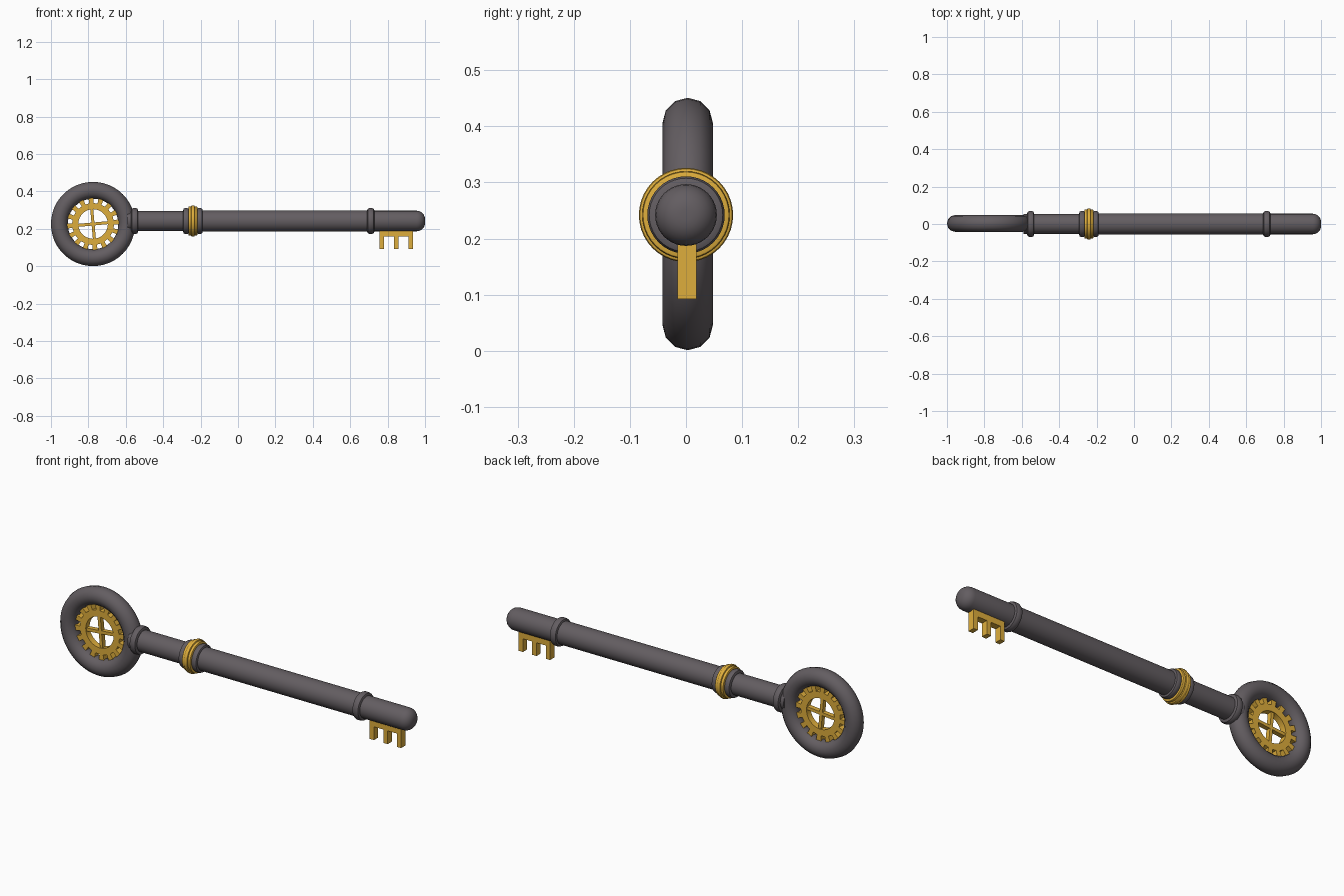
import bpy, bmesh, math
from mathutils import Matrix

if "Cube" in bpy.data.objects:
    bpy.data.objects.remove(bpy.data.objects["Cube"])

AXIS_Z = 0.242                # shaft axis height
BOW = (-0.775, 0.003, 0.226)  # centre of the round handle


def material(name, color):
    m = bpy.data.materials.new(name)
    m.diffuse_color = color
    m.use_nodes = True
    m.node_tree.nodes["Principled BSDF"].inputs["Base Color"].default_value = m.diffuse_color
    return m


IRON = material("dark_iron", (0.125, 0.11, 0.12, 1))
GOLD = material("gold", (0.73, 0.42, 0.045, 1))


def finish(bm, name, mat, angle=35):
    bmesh.ops.recalc_face_normals(bm, faces=bm.faces)
    me = bpy.data.meshes.new(name)
    bm.to_mesh(me)
    bm.free()
    ob = bpy.data.objects.new(name, me)
    bpy.context.collection.objects.link(ob)
    me.materials.append(mat)
    bpy.ops.object.select_all(action='DESELECT')
    ob.select_set(True)
    bpy.context.view_layer.objects.active = ob
    bpy.ops.object.shade_smooth_by_angle(angle=math.radians(angle))
    return ob


def lathe(name, profile, mat, n=40):
    """Turn (x, radius) points around the shaft axis and cap both ends."""
    bm = bmesh.new()
    rings = [[bm.verts.new((x, r * math.cos(2 * math.pi * i / n),
                            AXIS_Z + r * math.sin(2 * math.pi * i / n)))
              for i in range(n)] for x, r in profile]
    for a, b in zip(rings, rings[1:]):
        for i in range(n):
            j = (i + 1) % n
            bm.faces.new((a[i], a[j], b[j], b[i]))
    bm.faces.new(rings[0])
    bm.faces.new(rings[-1])
    return finish(bm, name, mat)


def bead(name, x, half, r, mat, core=0.05):
    """Rounded collar."""
    e = min(half, r - core) * 0.6
    lathe(name, [(x - half, core), (x - half, r - e), (x - half + e * 0.3, r - e * 0.3),
                 (x - half + e, r), (x + half - e, r), (x + half - e * 0.3, r - e * 0.3),
                 (x + half, r - e), (x + half, core)], mat)


def add_box(bm, x0, x1, y0, y1, z0, z1, matrix=Matrix()):
    m = matrix @ Matrix.Translation(((x0 + x1) / 2, (y0 + y1) / 2, (z0 + z1) / 2))
    bmesh.ops.create_cube(bm, size=1, matrix=m @ Matrix.Diagonal((x1 - x0, y1 - y0, z1 - z0, 1)))


# round handle
bpy.ops.mesh.primitive_torus_add(major_radius=0.18, minor_radius=0.045, major_segments=48,
                                 minor_segments=12, location=BOW,
                                 rotation=(math.pi / 2, 0, 0))
bow = bpy.context.object
bow.name = "bow_ring"
bow.data.materials.append(IRON)
bpy.ops.object.shade_smooth_by_angle(angle=math.radians(32))

# shaft with rounded tip
tip = [(0.955 + 0.045 * math.sin(a), 0.01 + 0.045 * math.cos(a))
       for a in [math.radians(15 * k) for k in range(7)]]
lathe("shaft", [(-0.59, 0.053), (-0.25, 0.053), (-0.25, 0.057), (0.71, 0.057),
                (0.71, 0.055)] + tip, IRON)

# collars
bead("bow_collar", -0.553, 0.018, 0.069, IRON)
bead("tip_collar", 0.710, 0.019, 0.069, IRON)
for name, x in (("left", -0.277), ("right", -0.205)):
    bead(name + "_mid_collar", x, 0.016, 0.069, IRON)
for name, x, half, r in (("left", -0.257, 0.008, 0.078), ("centre", -0.241, 0.010, 0.084),
                         ("right", -0.225, 0.008, 0.078)):
    bead(name + "_gold_band", x, half, r, GOLD)

# gear: toothed annulus
TEETH, HALF = 16, 0.016
bm = bmesh.new()
cols = []
for i in range(TEETH):
    for f, r in ((-0.25, 0.112), (-0.25, 0.139), (0.25, 0.139), (0.25, 0.112)):
        a = 2 * math.pi * (i + f) / TEETH + 0.08
        c, s = math.cos(a), math.sin(a)
        root = [(0.079, -HALF), (0.112, -HALF), (0.112, HALF), (0.079, HALF)]
        if r < 0.12:
            cols.append([bm.verts.new((q * c, y, q * s)) for q, y in root])
        else:
            cols.append([bm.verts.new((r * c, y, r * s)) for y in (-HALF, HALF)])
for i in range(TEETH):
    a, ta, tb, b = cols[4 * i:4 * i + 4]
    nxt = cols[(4 * i + 4) % len(cols)]
    for p, q, tooth in ((a, b, True), (b, nxt, False)):
        for k in range(4):
            if not (tooth and k == 1):
                l = (k + 1) % 4
                bm.faces.new((p[k], p[l], q[l], q[k]))
    bm.faces.new((a[1], ta[0], tb[0], b[1]))
    bm.faces.new((a[2], ta[1], tb[1], b[2]))
    bm.faces.new((ta[0], ta[1], tb[1], tb[0]))
    bm.faces.new((a[1], a[2], ta[1], ta[0]))
    bm.faces.new((b[1], b[2], tb[1], tb[0]))
gear = finish(bm, "gear", GOLD, 25)
gear.location = BOW

# gear spokes
bm = bmesh.new()
for k in range(2):
    add_box(bm, -0.085, 0.085, -0.012, 0.012, -0.008, 0.008,
            Matrix.Rotation(math.pi / 2 * k - 0.09, 4, 'Y'))
spokes = finish(bm, "gear_spokes", GOLD, 25)
spokes.location = BOW

# key bit: bar and three teeth
bm = bmesh.new()
add_box(bm, 0.757, 0.935, -0.015, 0.019, 0.16, 0.20)
for x0, x1 in ((0.757, 0.781), (0.834, 0.859), (0.911, 0.935)):
    add_box(bm, x0, x1, -0.015, 0.019, 0.092, 0.165)
finish(bm, "key_bit", GOLD, 25)
